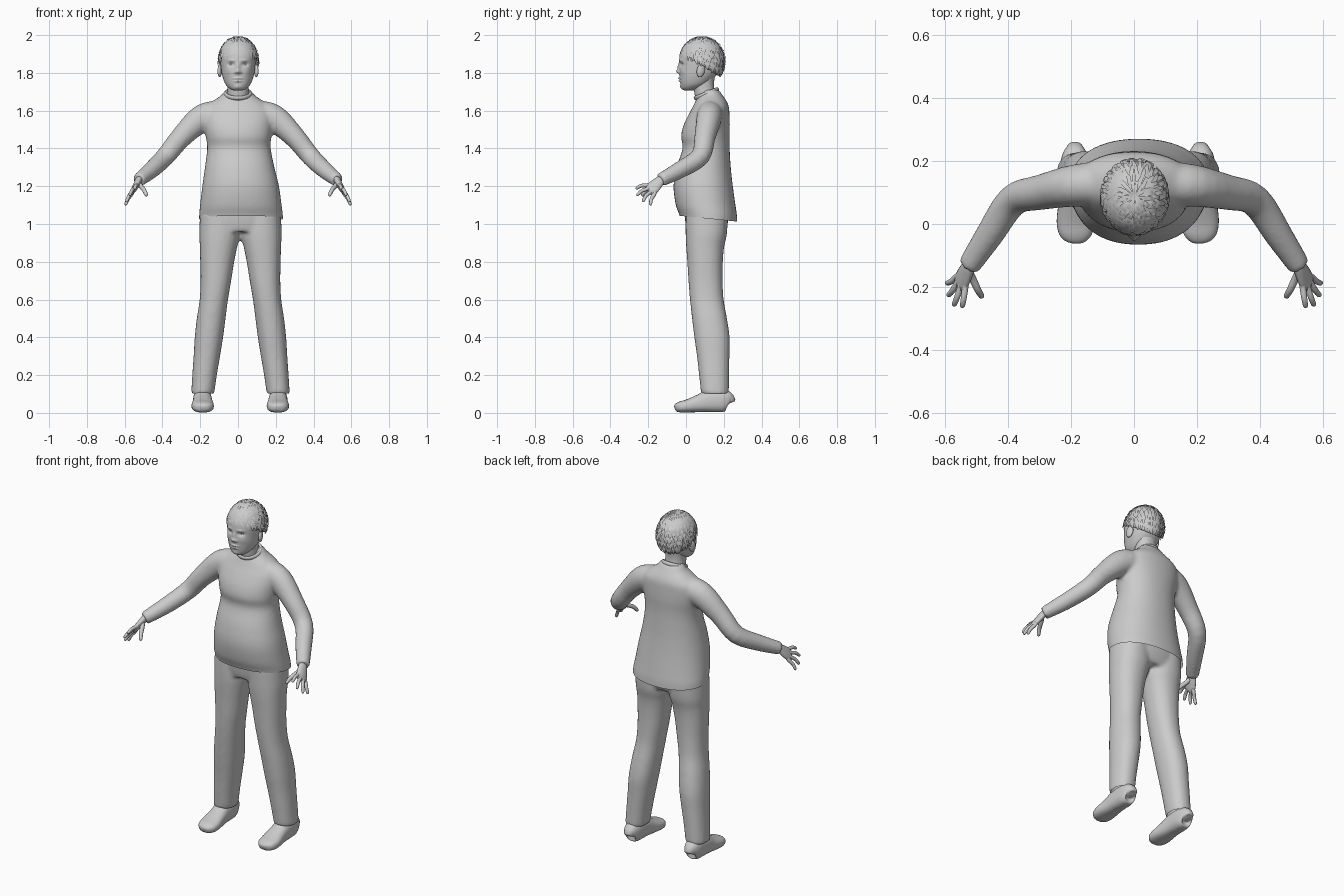
import bpy, bmesh, math, random
from mathutils import Vector

if "Cube" in bpy.data.objects:
    bpy.data.objects.remove(bpy.data.objects["Cube"])

random.seed(4)


def curve_through(pts, sub):
    """Catmull-Rom interpolation of equal-length number tuples."""
    out = []
    for i in range(len(pts) - 1):
        p0, p1, p2, p3 = pts[max(i - 1, 0)], pts[i], pts[i + 1], pts[min(i + 2, len(pts) - 1)]
        for k in range(sub):
            t = k / sub
            out.append([b + .5 * t * (c - a + t * (2*a - 5*b + 4*c - d + t * (3*(b - c) + d - a)))
                        for a, b, c, d in zip(p0, p1, p2, p3)])
    return out + [list(pts[-1])]


def skin(bm, rings):
    loops = [[bm.verts.new(p) for p in r] for r in rings]
    n = len(loops[0])
    for a, b in zip(loops, loops[1:]):
        for i in range(n):
            bm.faces.new((a[i], a[(i + 1) % n], b[(i + 1) % n], b[i]))
    bm.faces.new(loops[0])
    bm.faces.new(loops[-1])


def spow(v, e):
    return math.copysign(abs(v) ** (2 / e), v)


def stack(bm, levels, n=40, sub=4, e=2.2, s=1, off=0):
    """Horizontal sections: (z, centre x, half width, front y, back y)."""
    rings = []
    for z, cx, rx, yf, yb in curve_through(levels, sub):
        rings.append([(off + s * (cx + rx * spow(math.cos(a), e)),
                       (yf + yb) / 2 + (yb - yf) / 2 * spow(math.sin(a), e), z)
                      for a in (math.tau * i / n for i in range(n))])
    skin(bm, rings)


def tube(bm, pts, wide=(0, 0, 1), n=16, sub=4, e=2.0, s=1, off=0):
    """Sections along a path: (x, y, z, radius along wide, radius across)."""
    c = curve_through(pts, sub)
    rings = []
    for i, p in enumerate(c):
        t = (Vector(c[min(i + 1, len(c) - 1)][:3]) - Vector(c[max(i - 1, 0)][:3])).normalized()
        u = Vector(wide)
        u = (u - t * u.dot(t)).normalized()
        v = t.cross(u)
        ring = []
        for k in range(n):
            a = math.tau * k / n
            q = Vector(p[:3]) + u * p[3] * spow(math.cos(a), e) + v * p[4] * spow(math.sin(a), e)
            ring.append((off + s * q.x, q.y, q.z))
        rings.append(ring)
    skin(bm, rings)


def finish(bm, name, recalc=True):
    if recalc:
        bmesh.ops.recalc_face_normals(bm, faces=bm.faces)
    me = bpy.data.meshes.new(name)
    bm.to_mesh(me)
    bm.free()
    ob = bpy.data.objects.new(name, me)
    bpy.context.collection.objects.link(ob)
    me.polygons.foreach_set("use_smooth", [True] * len(me.polygons))
    return ob


def fuse(ob, voxel=.01, smooth=6, cut=None):
    """Blend overlapping pieces into one cloth surface, optionally trim below a plane."""
    m = ob.modifiers.new("fuse", 'REMESH')
    m.mode, m.voxel_size = 'VOXEL', voxel
    m = ob.modifiers.new("soften", 'SMOOTH')
    m.factor, m.iterations = .5, smooth
    me = bpy.data.meshes.new_from_object(ob.evaluated_get(bpy.context.evaluated_depsgraph_get()))
    ob.modifiers.clear()
    if cut:
        bm = bmesh.new()
        bm.from_mesh(me)
        bmesh.ops.bisect_plane(bm, geom=bm.verts[:] + bm.edges[:] + bm.faces[:],
                               plane_co=cut[0], plane_no=cut[1], clear_inner=True)
        bm.to_mesh(me)
        bm.free()
    me.polygons.foreach_set("use_smooth", [True] * len(me.polygons))
    ob.data = me


# shirt: torso plus both sleeves
bm = bmesh.new()
stack(bm, [(.96, .016, .222, -.02, .272), (1.04, .016, .222, -.032, .27), (1.1, .015, .216, -.054, .262),
           (1.2, .014, .203, -.066, .248), (1.3, .009, .184, -.05, .237), (1.4, .005, .168, -.018, .231),
           (1.46, .003, .173, -.026, .23), (1.52, 0, .182, -.014, .232), (1.58, 0, .186, .014, .23),
           (1.62, 0, .17, .036, .227), (1.65, 0, .135, .05, .215), (1.68, 0, .09, .066, .195),
           (1.71, 0, .068, .09, .175)], n=56)
for s in (-1, 1):
    tube(bm, [(.09, .13, 1.585, .07, .07), (.19, .122, 1.56, .073, .067), (.3, .1, 1.46, .057, .056),
              (.385, .075, 1.357, .051, .051), (.46, -.035, 1.285, .045, .045),
              (.527, -.136, 1.232, .036, .036)], n=24, s=s)
shirt = finish(bm, "shirt")
fuse(shirt, cut=((0, -.03, 1.043), (0, .1, 1)))

# trousers: pelvis plus both legs
bm = bmesh.new()
stack(bm, [(.96, 0, .195, .005, .205), (1.02, 0, .21, -.005, .225), (1.1, 0, .2, -.01, .225)], off=.013)
leg = [(.1, .2, .061, .08, .227), (.2, .19, .065, .069, .228), (.3, .178, .07, .058, .23),
       (.4, .167, .075, .044, .231), (.5, .155, .076, .032, .217), (.6, .141, .075, .021, .199),
       (.7, .13, .081, .013, .194), (.8, .123, .09, .007, .195), (.88, .116, .099, .001, .202),
       (.95, .11, .108, -.002, .217), (1.06, .11, .104, -.002, .222)]
for s in (-1, 1):
    stack(bm, leg, s=s, off=.013)
fuse(finish(bm, "trousers"), cut=((0, 0, .103), (0, 0, 1)))

# shoes: (x, y, middle z, half height, half width) from heel to toe
for s, side in ((-1, "left"), (1, "right")):
    bm = bmesh.new()
    tube(bm, [(.2, .232, .05, .025, .02), (.2, .226, .055, .05, .036), (.2, .19, .064, .06, .047),
              (.2, .12, .062, .058, .05), (.199, .07, .05, .047, .053), (.199, .01, .037, .035, .059),
              (.197, -.03, .031, .029, .053), (.196, -.052, .027, .021, .035),
              (.196, -.06, .025, .01, .014)], n=28, e=2.5, s=s, off=.012)
    finish(bm, side + "_shoe")

# hands: palm, four fingers and thumb
knuckles = [(-.537, -.203, 1.205), (-.552, -.2, 1.187), (-.562, -.187, 1.17), (-.567, -.17, 1.154)]
tips = [(-.547, -.267, 1.188), (-.574, -.262, 1.152), (-.592, -.23, 1.118), (-.597, -.19, 1.1)]


def finger(bm, a, b, r, s):
    a, b = Vector(a), Vector(b)
    mid = a.lerp(b, .5) + Vector((0, -.003, .006))
    back = a - (b - a) * .35
    tube(bm, [(*back, r, r), (*a, r, r), (*mid, r * .92, r * .92), (*a.lerp(b, .9), r * .75, r * .75),
              (*b, r * .2, r * .2)], n=10, sub=3, s=s)


for s, side in ((1, "left"), (-1, "right")):
    bm = bmesh.new()
    tube(bm, [(-.5, -.095, 1.252, .023, .02), (-.522, -.13, 1.235, .025, .019), (-.538, -.16, 1.207, .034, .017),
              (-.55, -.185, 1.184, .037, .014), (-.556, -.2, 1.175, .03, .008)],
         wide=(-.03, .035, -.05), s=s)
    for k, t in zip(knuckles, tips):
        finger(bm, k, t, .0105, s)
    finger(bm, (-.513, -.175, 1.198), (-.482, -.235, 1.15), .0125, s)
    finish(bm, side + "_hand")

# neck and collar
bm = bmesh.new()
stack(bm, [(1.62, 0, .06, .06, .17), (1.69, 0, .056, .045, .155), (1.74, 0, .056, .04, .148),
           (1.8, 0, .06, .04, .155)], n=32)
finish(bm, "neck")
bpy.ops.mesh.primitive_torus_add(major_radius=1, minor_radius=.13, major_segments=48, minor_segments=10,
                                 location=(0, .108, 1.69), rotation=(.38, 0, 0))
collar = bpy.context.object
collar.name = "collar"
collar.scale = (.066, .063, .09)
bpy.ops.object.shade_smooth()

# head: smooth stack with facial features pushed out or in
bm = bmesh.new()
stack(bm, [(1.706, 0, .022, -.006, .035), (1.716, 0, .043, -.021, .065), (1.74, 0, .066, -.029, .115),
           (1.78, 0, .082, -.034, .155), (1.82, 0, .089, -.035, .18), (1.86, 0, .093, -.036, .193),
           (1.9, 0, .094, -.031, .195), (1.94, 0, .084, -.012, .18), (1.97, 0, .058, .025, .145),
           (1.985, 0, .015, .065, .1)], n=110, sub=10)
# x, z, width, height, push forward
features = [(0, 1.808, .012, .012, .017), (0, 1.832, .009, .018, .010), (.014, 1.803, .008, .007, .006),
            (.036, 1.845, .017, .011, -.012), (.036, 1.866, .02, .007, .004), (.05, 1.81, .02, .02, .004),
            (0, 1.771, .02, .005, .009), (0, 1.757, .017, .005, .008), (0, 1.764, .024, .002, -.004),
            (0, 1.725, .018, .012, .005)]
for v in bm.verts:
    if v.co.y < .05:
        x, z = abs(v.co.x), v.co.z
        v.co.y -= sum(d * math.exp(-((x - fx) / w) ** 2 - ((z - fz) / h) ** 2)
                      for fx, fz, w, h, d in features)
finish(bm, "head")

# eyes and ears
for s, side in ((-1, "left"), (1, "right")):
    for part, loc, size in (("eye", (s * .036, -.006, 1.845), (.015, .014, .009)),
                            ("ear", (s * .096, .078, 1.812), (.011, .022, .035))):
        bpy.ops.mesh.primitive_uv_sphere_add(segments=20, ring_count=12, radius=1, location=loc)
        ob = bpy.context.object
        ob.name, ob.scale = side + "_" + part, size
        if part == "ear":
            ob.rotation_euler = (-.2, 0, s * .3)
        bpy.ops.object.shade_smooth()


# hair: close-fitting cap covered with short overlapping locks
def scalp(az, th, lift):
    return Vector((.002 + (.102 + lift) * math.sin(th) * math.cos(az),
                   .086 + (.116 + lift) * math.sin(th) * math.sin(az),
                   1.862 + (.125 + lift) * math.cos(th)))


def hairline(az):
    return 1.22 + 1.05 * (1 + math.sin(az)) / 2


bm = bmesh.new()
n = 48
skin(bm, [[scalp(math.tau * i / n, max(.03, hairline(math.tau * i / n) * k / 16), 0) for i in range(n)]
          for k in range(17)][:0:-1])
finish(bm, "hair_cap")
bm = bmesh.new()
for row in range(8):
    count = 14 + 4 * row
    for i in range(count):
        az = math.tau * (i + .5 * (row % 2)) / count + random.uniform(-.06, .06)
        start = hairline(az) * (row + .3) / 8.6
        half = .0085 / max(.3, math.sin(start + .15)) / .11
        turn, prev = random.uniform(-.12, .12), None
        for k in range(5):
            t = k / 4
            th, a, w = start + .34 * t, az + turn * t, half * (1 - .55 * t)
            lift = .002 + .006 * math.sin(t * 2.4) + random.uniform(0, .002)
            pair = [bm.verts.new(scalp(a + d * w, th, lift)) for d in (-1, 1)]
            if prev:
                bm.faces.new((prev[0], pair[0], pair[1], prev[1]))
            prev = pair
finish(bm, "hair_locks", recalc=False)
